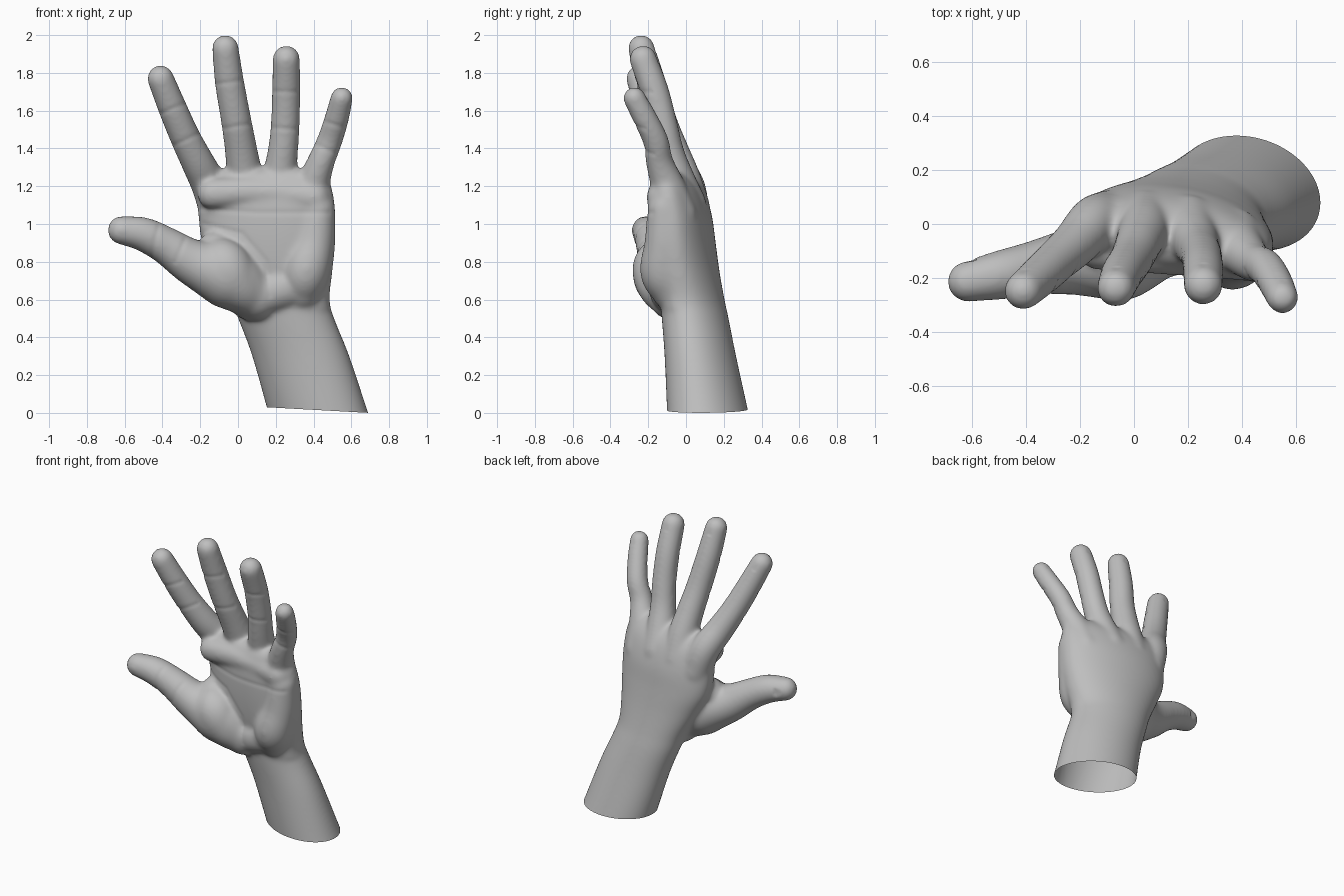
import bpy, bmesh, math
from mathutils import Vector

cube = bpy.data.objects.get("Cube")
if cube:
    bpy.data.objects.remove(cube)


def spline(rows, steps):
    """Catmull-Rom interpolation of rows of numbers."""
    pts = [Vector(r) for r in rows]
    pts = [2 * pts[0] - pts[1]] + pts + [2 * pts[-1] - pts[-2]]
    out = []
    for a, b, c, d in zip(pts, pts[1:], pts[2:], pts[3:]):
        for i in range(steps):
            t = i / steps
            out.append(0.5 * (2 * b + (c - a) * t + (2 * a - 5 * b + 4 * c - d) * t * t
                              + (3 * b - a - 3 * c + d) * t ** 3))
    return out + [pts[-2]]


def skin_rings(bm, rings):
    """Bridge equal rings of points and close both ends."""
    rings = [[bm.verts.new(p) for p in ring] for ring in rings]
    for a, b in zip(rings, rings[1:]):
        for i in range(len(a)):
            j = (i + 1) % len(a)
            bm.faces.new((a[i], a[j], b[j], b[i]))
    bm.faces.new(rings[0][::-1])
    bm.faces.new(rings[-1])


def limb(bm, rows):
    """Round-ended tube through rows of x, y, z, radius."""
    path = spline(rows, 6)
    rings = []
    for k, p in enumerate(path):
        tangent = (path[min(k + 1, len(path) - 1)] - path[max(k - 1, 0)]).to_3d().normalized()
        u = tangent.cross(Vector((0, 1, 0))).normalized()
        v = tangent.cross(u)
        rings.append([p.to_3d() + p.w * (u * math.cos(a) + v * math.sin(a))
                      for a in (math.tau * i / 28 for i in range(28))])
    skin_rings(bm, rings)
    for p in (path[0], path[-1]):
        ball = bmesh.ops.create_uvsphere(bm, u_segments=28, v_segments=16, radius=p.w)
        bmesh.ops.translate(bm, verts=ball["verts"], vec=p.to_3d())


def core_ring(x0, x1, y0, y1, z):
    """Oval section, squarer at the front, leaning forward on the little finger side."""
    ring = []
    for i in range(64):
        a = math.tau * i / 64
        c, s = math.cos(a), math.sin(a)
        if s < 0 and z > .55:
            s = -abs(s) ** .8
        dx = (x1 - x0) / 2 * c
        ring.append(((x0 + x1) / 2 + dx, (y0 + y1) / 2 + (y1 - y0) / 2 * s - .14 * dx, z))
    return ring


bm = bmesh.new()

# Forearm and palm core: left, right, front, back, height
core = [(.19, .73, -.092, .348, -.1), (.16, .69, -.097, .328, 0), (.075, .59, -.11, .262, .3),
        (0, .51, -.125, .222, .5), (-.04, .485, -.135, .2, .6), (-.12, .5, -.17, .172, .75),
        (-.19, .515, -.183, .15, .9), (-.21, .515, -.185, .128, 1.05),
        (-.215, .5, -.175, .085, 1.18), (-.17, .46, -.145, .025, 1.26), (-.08, .38, -.1, -.03, 1.29)]
skin_rings(bm, [core_ring(*row) for row in spline(core, 6)])

# Fingers and thumb, knuckle to tip
digits = {
    "index": [(-.10, .025, 1.05, .1), (-.15, .005, 1.2, .096), (-.215, -.07, 1.33, .088),
              (-.28, -.13, 1.46, .081), (-.345, -.19, 1.61, .077), (-.41, -.247, 1.77, .071)],
    "middle": [(.04, .025, 1.1, .1), (.035, -.02, 1.25, .095), (.015, -.075, 1.4, .086),
               (-.01, -.13, 1.55, .081), (-.045, -.185, 1.75, .078), (-.067, -.237, 1.931, .071)],
    "ring": [(.2, .01, 1.1, .1), (.22, -.05, 1.25, .092), (.237, -.09, 1.38, .081),
             (.25, -.12, 1.52, .077), (.255, -.165, 1.7, .076), (.256, -.227, 1.873, .073)],
    "little": [(.37, -.04, 1.05, .1), (.395, -.095, 1.2, .09), (.44, -.14, 1.33, .073),
               (.485, -.16, 1.44, .068), (.523, -.217, 1.56, .065), (.549, -.273, 1.667, .06)],
    "thumb": [(.1, -.07, .62, .13), (-.06, -.11, .725, .17), (-.24, -.14, .797, .124),
              (-.38, -.165, .885, .1), (-.5, -.19, .945, .091), (-.615, -.213, .967, .076)],
}
for rows in digits.values():
    limb(bm, rows)

# Palm pads: thumb mound, outer heel, wrist side of the heel, ridge below the fingers
limb(bm, [(.1, -.07, .6, .11), (0, -.13, .68, .13), (-.07, -.14, .78, .14), (-.12, -.08, .86, .1)])
limb(bm, [(.34, -.075, .65, .11), (.36, -.118, .75, .125), (.4, -.11, .9, .11), (.42, -.11, 1.08, .095)])
limb(bm, [(.06, -.05, .6, .11), (.2, -.075, .65, .12), (.35, -.065, .68, .115)])
limb(bm, [(-.13, -.085, 1.16, .085), (.08, -.1, 1.17, .085), (.25, -.11, 1.16, .085),
          (.4, -.12, 1.14, .09)])

source = bpy.data.meshes.new("hand_source")
bm.to_mesh(source)
bm.free()
hand = bpy.data.objects.new("hand", source)
bpy.context.collection.objects.link(hand)

# Fuse all parts into one skin and relax the joins
fuse = hand.modifiers.new("fuse", "REMESH")
fuse.mode = "VOXEL"
fuse.voxel_size = 0.011
relax = hand.modifiers.new("relax", "SMOOTH")
relax.factor = 0.5
relax.iterations = 24
skin = bpy.data.meshes.new_from_object(hand.evaluated_get(bpy.context.evaluated_depsgraph_get()))
hand.modifiers.clear()
hand.data = skin
skin.name = "hand"

bm = bmesh.new()
bm.from_mesh(skin)
bm.normal_update()

# Creases on the palm side: x, z of both ends
creases = [((-.2, 1.08), (.1, 1.06)), ((.1, 1.06), (.48, 1.06)), ((-.18, 1.0), (.02, .95)),
           ((.02, .95), (.15, .8)), ((.15, .8), (.17, .62)), ((-.42, .99), (-.46, .82)),
           ((-.28, .92), (-.33, .8))]
for name, cuts in (("index", (2.9, 4)), ("middle", (2.8, 4)), ("ring", (2.9, 4)), ("little", (2.6, 3.7))):
    path = spline(digits[name], 10)
    for cut in cuts:
        p, q = path[int(cut * 10)], path[int(cut * 10) + 1]
        side = Vector((q.z - p.z, p.x - q.x)).normalized() * .07
        c = Vector((p.x, p.z))
        creases.append((c - side, c + side))
pushes = {}
for v in bm.verts:
    if v.normal.y > -.15:
        continue
    c, depth = Vector((v.co.x, v.co.z)), 0
    for a, b in creases:
        a, b = Vector(a), Vector(b)
        t = max(0, min(1, (c - a).dot(b - a) / (b - a).length_squared))
        depth = max(depth, math.exp(-((c - a - t * (b - a)).length / .013) ** 2))
    pushes[v] = v.normal * depth * -.003
for v, push in pushes.items():
    v.co += push

# Slightly flattened nails on the back of each tip
for rows in digits.values():
    tip, before = Vector(rows[-1]), Vector(rows[-2])
    along = (tip - before).to_3d().normalized()
    back = Vector((0, 1, 0))
    back = (back - along * back.dot(along)).normalized()
    for v in bm.verts:
        d = v.co - tip.to_3d()
        if d.length < tip.w * 1.2:
            v.co -= back * max(0, d.dot(back) - tip.w * .95)

# Open cut end of the forearm
bmesh.ops.bisect_plane(bm, geom=bm.verts[:] + bm.edges[:] + bm.faces[:], plane_co=(.15, 0, .03),
                       plane_no=(.055, 0, 1), clear_inner=True)
bm.to_mesh(skin)
bm.free()

# Skin colour
grey = bpy.data.materials.new("plain grey")
grey.use_nodes = True
colour = (.52, .52, .52, 1)
grey.diffuse_color = colour
grey.node_tree.nodes["Principled BSDF"].inputs["Base Color"].default_value = colour
skin.materials.clear()
skin.materials.append(grey)

bpy.context.view_layer.objects.active = hand
hand.select_set(True)
bpy.ops.object.shade_smooth_by_angle(angle=math.radians(50))
